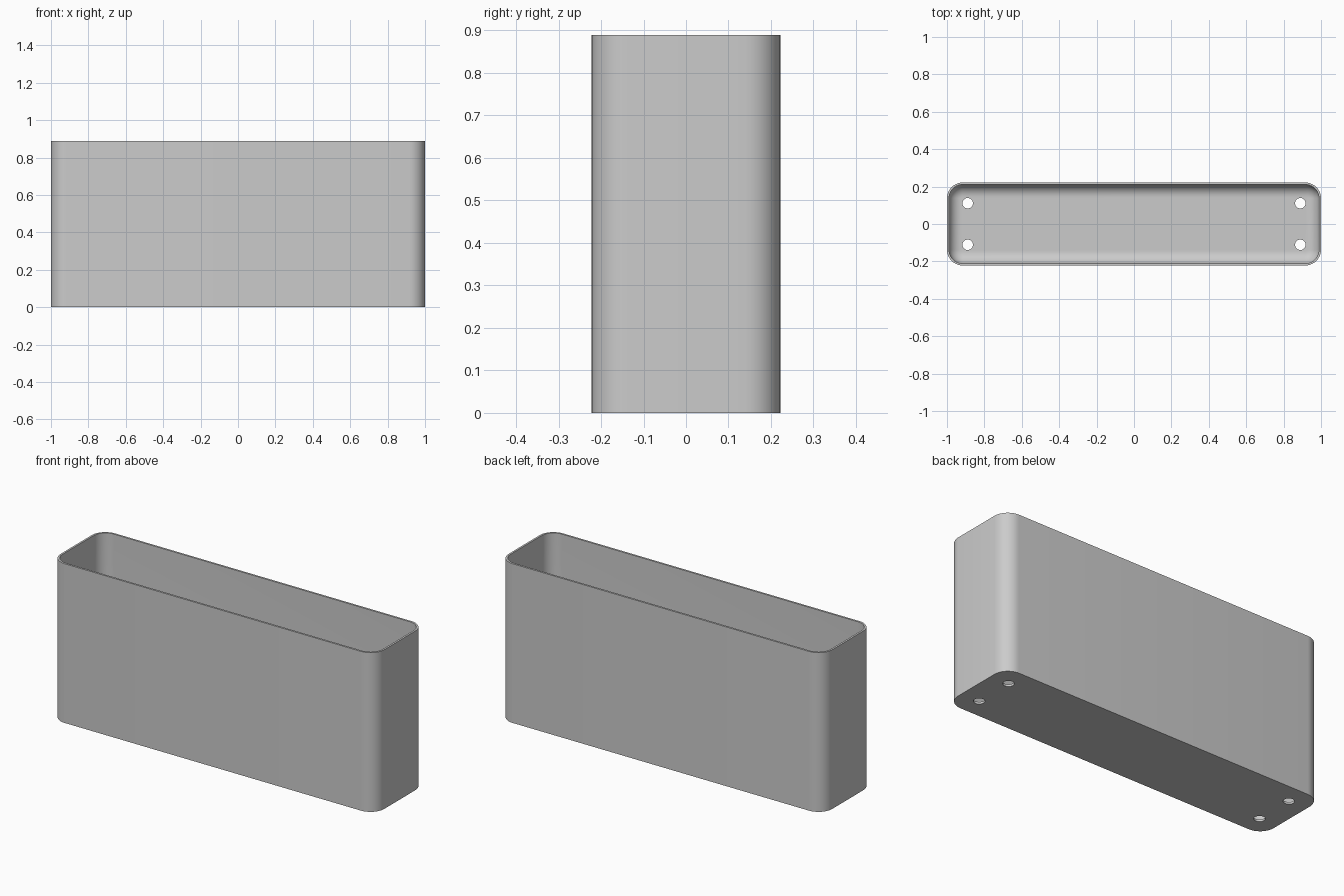
import bpy, bmesh, math

cube = bpy.data.objects.get("Cube")
if cube:
    bpy.data.objects.remove(cube, do_unlink=True)

HALF_X, HALF_Y, HEIGHT = 1.0, 0.222, 0.889
CORNER, WALL, FLOOR, FILLET = 0.085, 0.011, 0.012, 0.066
STEPS = 10

grey = bpy.data.materials.new("planter_grey")
grey.use_nodes = True
colour = (0.6, 0.6, 0.6, 1)
grey.diffuse_color = colour
grey.node_tree.nodes["Principled BSDF"].inputs["Base Color"].default_value = colour


def rounded_ring(bm, inset, z):
    """Rounded rectangle of vertices, inset from the outer outline."""
    r = CORNER - inset
    cx, cy = HALF_X - CORNER, HALF_Y - CORNER
    ring = []
    for q, (sx, sy) in enumerate([(1, 1), (-1, 1), (-1, -1), (1, -1)]):
        for i in range(STEPS + 1):
            a = (q + i / STEPS) * math.pi / 2
            ring.append(bm.verts.new((sx * cx + r * math.cos(a), sy * cy + r * math.sin(a), z)))
    return ring


# Thin-walled box: outside, rim, inside and a rounded inner floor edge
profile = [(0, 0), (0, HEIGHT), (WALL, HEIGHT)]
for i in range(STEPS + 1):
    a = i / STEPS * math.pi / 2
    profile.append((WALL + FILLET * (1 - math.cos(a)), FLOOR + FILLET * (1 - math.sin(a))))

bm = bmesh.new()
rings = [rounded_ring(bm, inset, z) for inset, z in profile]
for low, high in zip(rings, rings[1:]):
    for i in range(len(low)):
        j = (i + 1) % len(low)
        bm.faces.new((low[i], low[j], high[j], high[i]))
bm.faces.new(rings[0][::-1])
bm.faces.new(rings[-1])
bmesh.ops.recalc_face_normals(bm, faces=bm.faces)
mesh = bpy.data.meshes.new("planter_box")
bm.to_mesh(mesh)
bm.free()
mesh.materials.append(grey)
planter = bpy.data.objects.new("planter_box", mesh)
bpy.context.collection.objects.link(planter)

# Four drainage holes through the floor
bpy.context.view_layer.objects.active = planter
for x in (-0.889, 0.889):
    for y in (-0.111, 0.111):
        bpy.ops.mesh.primitive_cylinder_add(vertices=32, radius=0.028, depth=0.1, location=(x, y, 0))
        cutter = bpy.context.object
        cutter.name = "drain_hole_cutter"
        cutter.hide_render = True
        cutter.data.materials.append(grey)
        bpy.context.view_layer.objects.active = planter
        cut = planter.modifiers.new("drain_hole", 'BOOLEAN')
        cut.operation, cut.solver, cut.object = 'DIFFERENCE', 'EXACT', cutter
        bpy.ops.object.modifier_apply(modifier=cut.name)
        bpy.data.objects.remove(cutter, do_unlink=True)

# Smooth rounded corners, crisp rim and base
bpy.ops.object.select_all(action='DESELECT')
planter.select_set(True)
bpy.context.view_layer.objects.active = planter
bpy.ops.object.shade_smooth_by_angle(angle=math.radians(30))
